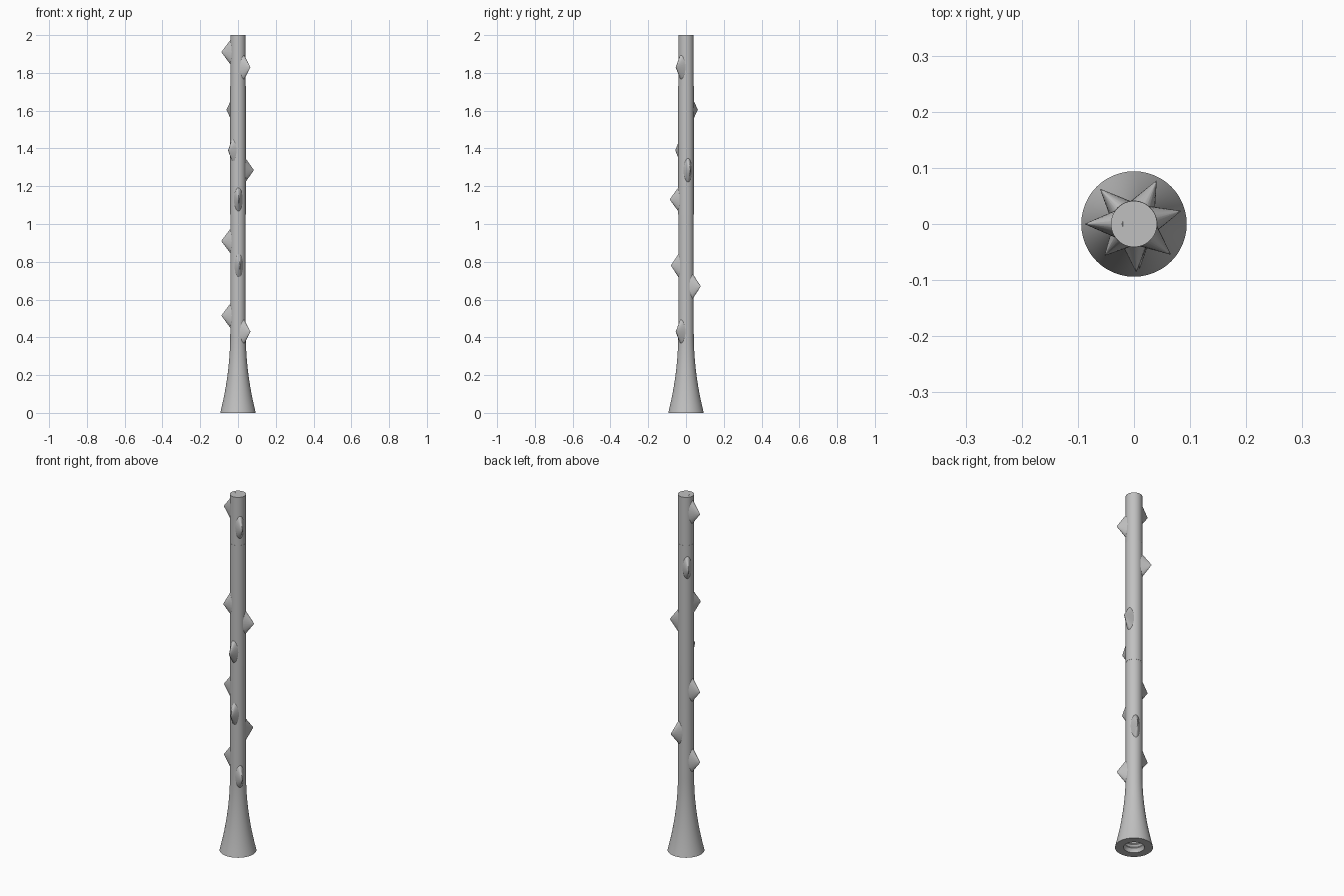
import bpy
import bmesh
import math
from mathutils import Matrix

cube = bpy.data.objects.get("Cube")
if cube:
    bpy.data.objects.remove(cube, do_unlink=True)

grey = bpy.data.materials.new("plain grey")
grey.use_nodes = True
grey.diffuse_color = (0.53, 0.53, 0.53, 1)
grey.node_tree.nodes["Principled BSDF"].inputs["Base Color"].default_value = grey.diffuse_color


def finish(name, bm):
    """Turn a bmesh into a smooth-shaded grey object."""
    bmesh.ops.recalc_face_normals(bm, faces=bm.faces)
    mesh = bpy.data.meshes.new(name)
    bm.to_mesh(mesh)
    bm.free()
    mesh.materials.append(grey)
    obj = bpy.data.objects.new(name, mesh)
    bpy.context.collection.objects.link(obj)
    bpy.ops.object.select_all(action="DESELECT")
    obj.select_set(True)
    bpy.context.view_layer.objects.active = obj
    bpy.ops.object.shade_smooth_by_angle(angle=math.radians(35))
    return obj


def lathe(name, profile, sides=48):
    """Spin a (radius, z) profile around the z axis."""
    bm = bmesh.new()
    verts = [bm.verts.new((r, 0, z)) for r, z in profile]
    edges = [bm.edges.new(pair) for pair in zip(verts, verts[1:])]
    bmesh.ops.spin(bm, geom=verts + edges, cent=(0, 0, 0), axis=(0, 0, 1),
                   angle=math.tau, steps=sides)
    bmesh.ops.remove_doubles(bm, verts=bm.verts, dist=0.00005)
    return finish(name, bm)


# Pole: threaded socket underneath, flared foot, straight shaft
SHAFT = 0.041
FLARE_TOP = 0.42
SOCKET_TOP = 0.14
pitch = 0.02
socket = [(0, SOCKET_TOP)]
for i in range(7):
    z = SOCKET_TOP - i * pitch
    socket += [(0.042, z), (0.050, z - pitch / 2)]
socket.append((0.052, 0))
flare = []
for i in range(13):
    t = i / 12
    flare.append((SHAFT + (0.094 - SHAFT) * (1 - t) ** 2, FLARE_TOP * t))
shaft = [(SHAFT, 1.05), (SHAFT + 0.0007, 1.05), (SHAFT + 0.0007, 1.73),
         (SHAFT, 1.73), (SHAFT, 2), (0, 2)]
lathe("pole", socket + flare + shaft)

# Grips: flattened cones pointing outward, as (height, tip x, tip y)
grips = [
    (0.43, 0.065, -0.054), (0.515, -0.087, 0), (0.67, 0.040, 0.077),
    (0.78, 0.010, -0.079), (0.91, -0.087, 0), (1.13, 0.004, -0.085),
    (1.285, 0.083, 0.023), (1.39, -0.052, -0.056), (1.605, -0.060, 0.062),
    (1.83, 0.065, -0.054), (1.91, -0.087, 0),
]
ROOT = 0.02
for n, (z, x, y) in enumerate(grips, 1):
    reach = math.hypot(x, y)
    depth = reach - ROOT
    bm = bmesh.new()
    bmesh.ops.create_cone(bm, cap_ends=True, segments=24, radius1=1, radius2=0.02, depth=1)
    # Half height, half width, then lay the cone along its outward direction
    place = (Matrix.Translation((0, 0, z))
             @ Matrix.Rotation(math.atan2(y, x), 4, "Z")
             @ Matrix.Translation((ROOT + depth / 2, 0, 0))
             @ Matrix.Rotation(math.pi / 2, 4, "Y")
             @ Matrix.Diagonal((0.092, 0.030, depth, 1)))
    bmesh.ops.transform(bm, matrix=place, verts=bm.verts)
    finish(f"grip_{n}", bm)
